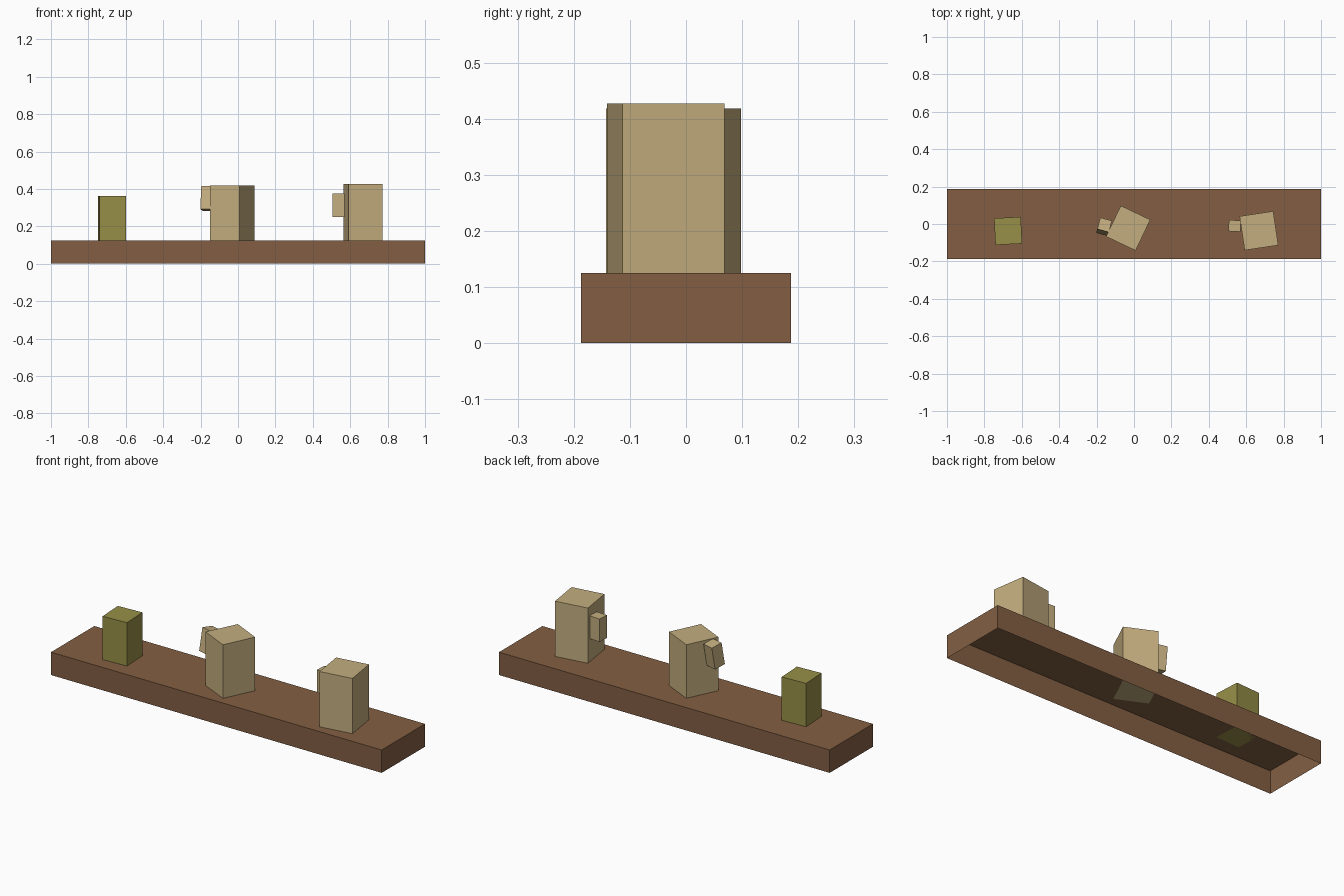
import bpy, bmesh
from math import radians
from mathutils import Matrix, Euler

default = bpy.data.objects.get("Cube")
if default:
    bpy.data.objects.remove(default, do_unlink=True)


def linear(c):
    c /= 255
    return c / 12.92 if c < 0.04 else ((c + 0.055) / 1.055) ** 2.4


def material(name, *rgb):
    mat = bpy.data.materials.new(name)
    mat.use_nodes = True
    colour = (*[linear(c) for c in rgb], 1)
    mat.diffuse_color = colour
    mat.node_tree.nodes["Principled BSDF"].inputs["Base Color"].default_value = colour
    return mat


def block(name, mat, centre, size, tilt=0, turn=0, open_bottom=False):
    """A flat-faced box, tilted about its x axis and then turned about z."""
    bm = bmesh.new()
    bmesh.ops.create_cube(bm, size=1, matrix=Matrix.Diagonal((*size, 1)))
    if open_bottom:
        bm.normal_update()
        under = [f for f in bm.faces if f.normal.z < -0.9]
        bmesh.ops.delete(bm, geom=under, context='FACES_ONLY')
    mesh = bpy.data.meshes.new(name)
    bm.to_mesh(mesh)
    bm.free()
    mesh.materials.append(mat)
    obj = bpy.data.objects.new(name, mesh)
    obj.location = centre
    obj.rotation_euler = Euler((radians(tilt), 0, radians(turn)))
    bpy.context.collection.objects.link(obj)
    return obj


wood = material("brown wood", 131, 95, 67)
clay = material("tan clay", 196, 174, 127)
olive = material("olive green", 151, 143, 72)

SHELF = 0.125


def standing(name, mat, x, y, width, depth, top, turn):
    """A box resting on the shelf."""
    height = top - SHELF
    block(name, mat, (x, y, SHELF + height / 2), (width, depth, height), turn=turn)


# Shelf plank, hollow underneath
block("shelf", wood, (0, 0, SHELF / 2), (2, 0.374, SHELF), open_bottom=True)

# Cups standing on the shelf
standing("small_cup", olive, -0.673, -0.037, 0.143, 0.143, 0.362, 3)
standing("middle_mug", clay, -0.031, -0.022, 0.175, 0.183, 0.418, -25.5)
standing("left_mug", clay, 0.668, -0.036, 0.182, 0.184, 0.427, 8.5)

# Mug handles
block("middle_mug_handle", clay, (-0.16, -0.015, 0.348), (0.064, 0.064, 0.125), tilt=-10, turn=-15)
block("left_mug_handle", clay, (0.538, -0.01, 0.312), (0.064, 0.06, 0.125), turn=-3)
